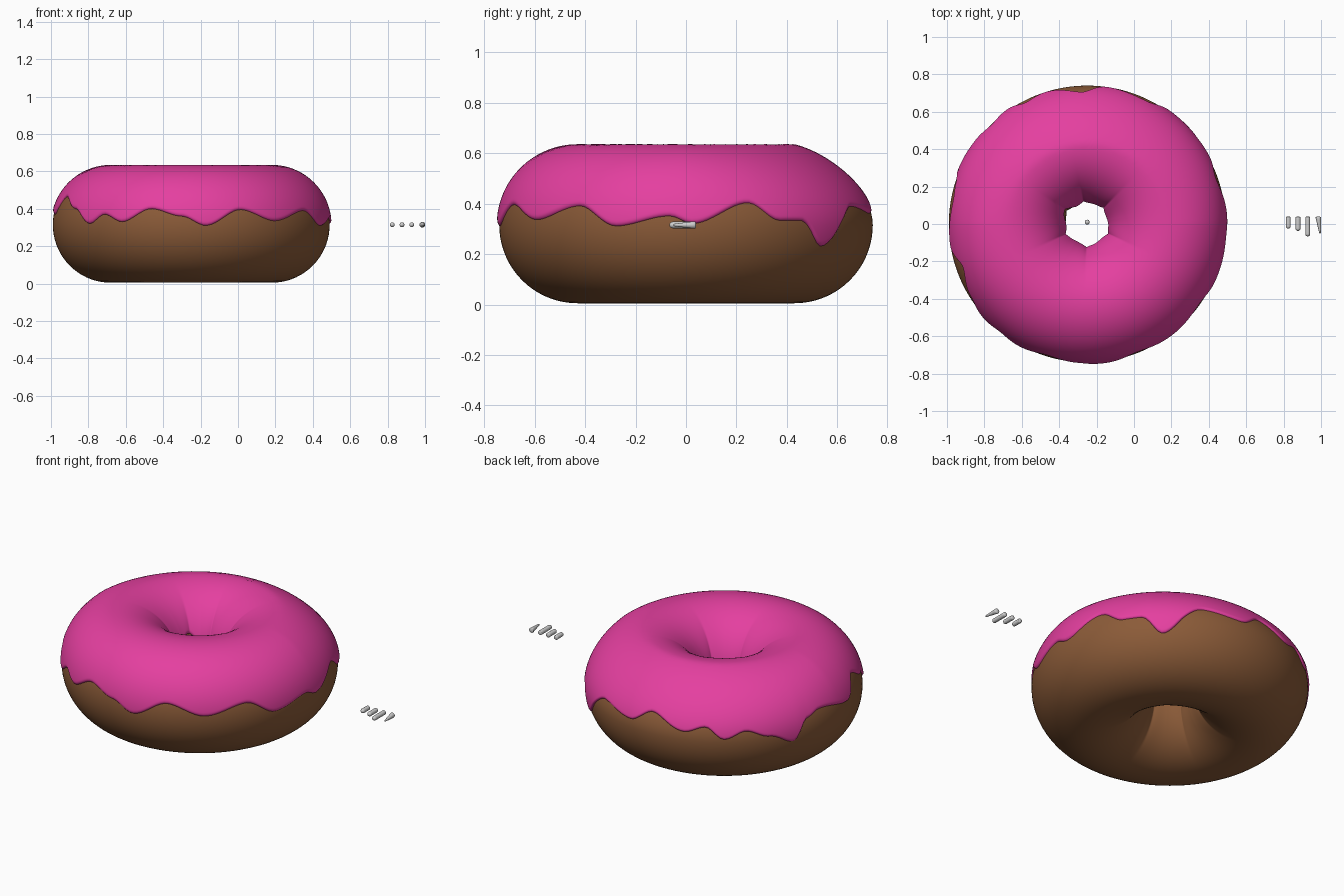
import bpy, bmesh, math
from mathutils import Vector

if "Cube" in bpy.data.objects:
    bpy.data.objects.remove(bpy.data.objects["Cube"])

CX, CZ, R, TUBE = -0.25, 0.315, 0.43, 0.31
NA = 216


def material(name, rgb):
    m = bpy.data.materials.new(name)
    m.diffuse_color = (*rgb, 1)
    m.use_nodes = True
    m.node_tree.nodes["Principled BSDF"].inputs["Base Color"].default_value = m.diffuse_color
    return m


DOUGH = material("brown dough", (0.26, 0.105, 0.04))
ICING = material("pink icing", (0.78, 0.05, 0.35))
SPRINKLE = material("grey sprinkle", (0.62, 0.62, 0.62))


# Slightly irregular ring: angle a around, angle p around the tube
CREASES = [45, 100, 147, 205, 268, 335]


def surface(a, p, off=0.0):
    r = TUBE + off
    inner = max(0.0, -math.cos(p)) ** 1.5
    deg = math.degrees(a) % 360
    gap = min(abs((deg - c + 180) % 360 - 180) for c in CREASES)
    pinch = 0.018 * math.exp(-gap / 11) - 0.006
    rad = R + r * math.cos(p) + pinch * inner
    z = CZ + r * math.sin(p)
    if math.cos(p) > 0 and math.sin(p) > 0:          # flatter back shoulder
        z -= 0.04 * max(0.0, math.sin(a)) * math.sin(2 * p)
    return Vector((CX + rad * math.cos(a), rad * math.sin(a), z))


def grid_object(name, rows, mat, close_rows, close_cols):
    bm = bmesh.new()
    v = [[bm.verts.new(c) for c in row] for row in rows]
    n, m = len(v), len(v[0])
    for i in range(n if close_rows else n - 1):
        for j in range(m if close_cols else m - 1):
            i2, j2 = (i + 1) % n, (j + 1) % m
            bm.faces.new((v[i][j], v[i2][j], v[i2][j2], v[i][j2]))
    if not close_rows:
        bm.faces.new(v[0])
        bm.faces.new(v[-1])
        bmesh.ops.recalc_face_normals(bm, faces=bm.faces)
    for f in bm.faces:
        f.smooth = True
    me = bpy.data.meshes.new(name)
    bm.to_mesh(me)
    bm.free()
    me.materials.append(mat)
    ob = bpy.data.objects.new(name, me)
    bpy.context.collection.objects.link(ob)
    return ob


# Dough ring
angles = [2 * math.pi * i / NA for i in range(NA)]
grid_object("dough_ring",
            [[surface(a, 2 * math.pi * j / 72) for j in range(72)] for a in angles],
            DOUGH, True, True)

# Dripping outer edge of the icing: (angle in degrees, height)
DRIPS = [(2, .32), (20, .41), (30, .335), (38, .335), (47, .23), (64, .41),
         (82, .375), (92, .46), (108, .375), (117, .415), (125, .335), (134, .385),
         (144, .335), (155, .275), (162, .39), (169, .415), (189, .37), (199, .465),
         (212, .40), (223, .32), (231, .37), (240, .33), (253, .40), (266, .36),
         (276, .31), (291, .395), (307, .335), (325, .39), (338, .31), (355, .35)]


def drip(a):
    d = math.degrees(a) % 360
    pts = [(DRIPS[-1][0] - 360, DRIPS[-1][1])] + DRIPS + [(DRIPS[0][0] + 360, DRIPS[0][1])]
    for (a0, z0), (a1, z1) in zip(pts, pts[1:]):
        if a0 <= d <= a1:
            t = (d - a0) / (a1 - a0)
            return z0 + (z1 - z0) * t * t * (3 - 2 * t)


# Icing shell with a rounded lip that dips into the dough
NP = 60
rows = []
for a in angles:
    lo = math.asin((drip(a) - CZ) / TUBE)
    zin = 0.34 + 0.02 * math.cos(5 * a) + 0.07 * math.exp(-((a - 2.8) / 0.5) ** 2)
    hi = math.pi - math.asin((zin - CZ) / TUBE)
    row = []
    for j in range(NP + 1):
        u = 0.5 - 0.5 * math.cos(math.pi * j / NP)
        p = lo + (hi - lo) * u
        edge = min(p - lo, hi - p) / 0.06
        k = math.sqrt(max(0, 1 - (1 - min(edge, 1)) ** 2))
        row.append(surface(a, p, -0.004 + 0.014 * k))
    rows.append(row)
grid_object("icing", rows, ICING, True, False)


# Sprinkles: round-ended rods along y
def sprinkle(name, x, y0, y1, r0, r1, z=CZ, bend=0.0):
    stations = []
    for k in range(6):
        t = math.radians(5 + 85 * k / 5)
        stations.append((y0 + r0 * (1 - math.cos(t)), r0 * math.sin(t)))
    for k in range(1, 6):
        f = k / 6
        ya, yb = y0 + r0, y1 - r1 * 0.4
        stations.append((ya + (yb - ya) * f, r0 + (r1 - r0) * f))
    for k in range(5, -1, -1):
        t = math.radians(5 + 85 * k / 5)
        stations.append((y1 - r1 * 0.4 * (1 - math.cos(t)), r1 * math.sin(t)))
    out = []
    for y, r in stations:
        f = (y - y0) / (y1 - y0)
        xc = x + bend * (1 - f)
        out.append([(xc + r * math.cos(q * math.pi / 8), y, z + r * math.sin(q * math.pi / 8))
                    for q in range(16)])
    grid_object(name, out, SPRINKLE, False, True)


sprinkle("short_sprinkle", 0.825, -0.025, 0.04, 0.013, 0.013)
sprinkle("medium_sprinkle", 0.877, -0.037, 0.04, 0.013, 0.013)
sprinkle("long_sprinkle", 0.929, -0.066, 0.04, 0.013, 0.013)
sprinkle("tapered_sprinkle", 0.985, -0.05, 0.04, 0.005, 0.015, bend=0.01)

# Tiny round sprinkle in the middle of the hole
bpy.ops.mesh.primitive_uv_sphere_add(segments=20, ring_count=12, radius=0.013,
                                     location=(CX, 0.01, CZ))
ball = bpy.context.object
ball.name = "round_sprinkle"
ball.data.materials.append(SPRINKLE)
bpy.ops.object.shade_smooth()
